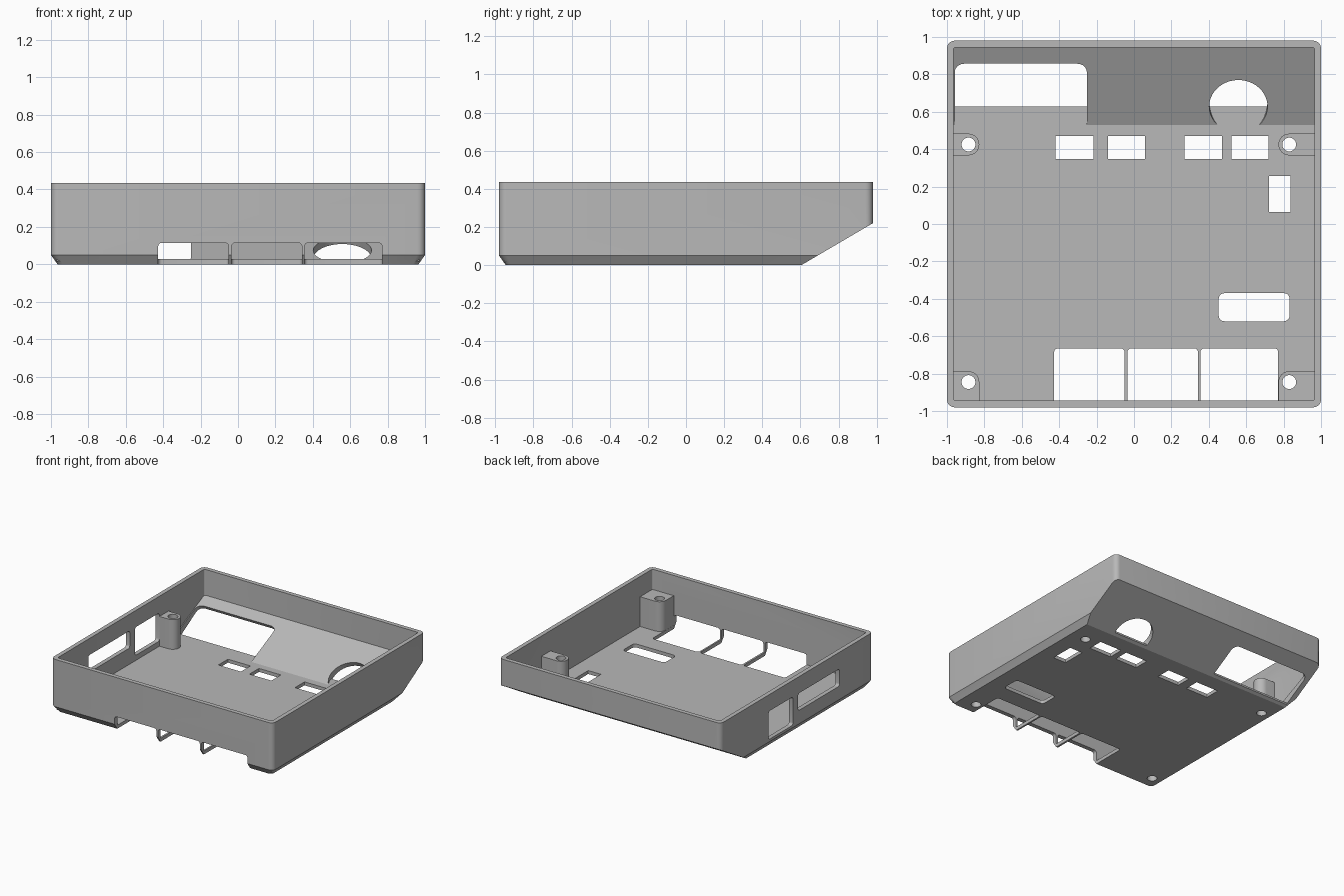
import bpy, bmesh, math
from mathutils import Matrix, Vector

if "Cube" in bpy.data.objects:
    bpy.data.objects.remove(bpy.data.objects["Cube"])

FLOOR, TOP = 0.028, 0.435
SLOPE_Y = 0.605                      # where the sloped back leaves the floor
ANGLE = math.atan2(0.22, 0.375)
C, S = math.cos(ANGLE), math.sin(ANGLE)

# Profile planes: columns are the two profile axes and the extrusion axis
ALONG_Z = Matrix.Identity(4)
ALONG_X = Matrix(((0, 0, 1, 0), (1, 0, 0, 0), (0, 1, 0, 0), (0, 0, 0, 1)))
ON_SLOPE = Matrix(((1, 0, 0, 0), (0, C, -S, SLOPE_Y), (0, S, C, 0), (0, 0, 0, 1)))


def arc(cx, cy, r, start, end, n):
    steps = [math.radians(start + (end - start) * i / n) for i in range(n + 1)]
    return [(cx + r * math.cos(a), cy + r * math.sin(a)) for a in steps]


def rect(x0, x1, y0, y1, r=0.0, n=5):
    if r == 0:
        return [(x0, y0), (x1, y0), (x1, y1), (x0, y1)]
    return (arc(x0 + r, y0 + r, r, 180, 270, n) + arc(x1 - r, y0 + r, r, 270, 360, n)
            + arc(x1 - r, y1 - r, r, 0, 90, n) + arc(x0 + r, y1 - r, r, 90, 180, n))


def circle(cx, cy, r, n=40):
    return arc(cx, cy, r, 0, 360, n)[:-1]


def finish(name, bm):
    bmesh.ops.recalc_face_normals(bm, faces=bm.faces[:])
    mesh = bpy.data.meshes.new(name)
    bm.to_mesh(mesh)
    bm.free()
    obj = bpy.data.objects.new(name, mesh)
    bpy.context.collection.objects.link(obj)
    return obj


def loft(name, rings, matrix=ALONG_Z, cut=None):
    """Closed solid through (profile, height) rings, optionally cut by a plane."""
    bm = bmesh.new()
    loops = [[bm.verts.new(matrix @ Vector((a, b, h))) for a, b in pts] for pts, h in rings]
    for low, high in zip(loops, loops[1:]):
        for i in range(len(low)):
            j = (i + 1) % len(low)
            bm.faces.new((low[i], low[j], high[j], high[i]))
    bm.faces.new(loops[0][::-1])
    bm.faces.new(loops[-1])
    if cut:
        bmesh.ops.bisect_plane(bm, geom=bm.verts[:] + bm.edges[:] + bm.faces[:],
                               plane_co=cut[0], plane_no=cut[1], clear_outer=True)
        bmesh.ops.holes_fill(bm, edges=bm.edges[:], sides=0)
    return finish(name, bm)


def prism(name, pts, low, high, matrix=ALONG_Z):
    return loft(name, [(pts, low), (pts, high)], matrix)


def soft_box(name, x0, x1, y0, y1, z0, z1, r):
    bm = bmesh.new()
    bmesh.ops.create_cube(bm, size=1)
    for v in bm.verts:
        v.co = Vector(((x0 + x1) / 2 + v.co.x * (x1 - x0),
                       (y0 + y1) / 2 + v.co.y * (y1 - y0),
                       (z0 + z1) / 2 + v.co.z * (z1 - z0)))
    bmesh.ops.bevel(bm, geom=bm.edges[:], offset=r, segments=4, profile=0.5, affect='EDGES')
    return finish(name, bm)


def boolean(target, tool, operation='DIFFERENCE', keep=False):
    mod = target.modifiers.new("boolean", 'BOOLEAN')
    mod.operation, mod.solver, mod.object = operation, 'EXACT', tool
    bpy.context.view_layer.objects.active = target
    bpy.ops.object.modifier_apply(modifier=mod.name)
    if not keep:
        bpy.data.objects.remove(tool)


# Outer shell with chamfered foot and sloped back
full = rect(-1, 1, -0.98, 0.98, 0.04)
foot = rect(-0.965, 0.965, -0.945, 0.945, 0.03)
tray = loft("tray", [(foot, 0), (full, 0.05), (full, TOP)],
            cut=((0, SLOPE_Y, 0), (0, S, -C)))

# Hollow interior
inner = rect(-0.965, 0.965, -0.945, 0.945, 0.012, 3)
boolean(tray, loft("cavity", [(inner, FLOOR), (inner, 0.6)],
                   cut=((0, 0.53, FLOOR), (0, 0.197, -0.415))))

# Screw posts joined to the side walls; the front pair also fills the corners
POST_R, POST_TOP = 0.058, 0.27
posts = [(-0.885, -1), (0.83, 1)]
for px, side in posts:
    wall = side * 0.97
    for py in (0.425, -0.845):
        if py > 0:
            pts = arc(0, 0, POST_R, 90, 270, 16)
        else:
            pts = arc(0, 0, POST_R, 90, 180, 8) + [(-POST_R, -0.11)]
        pts = [(px + side * a, py + b) for a, b in pts]
        pts += [(wall, pts[-1][1]), (wall, pts[0][1])]
        boolean(tray, prism("post", pts, 0.015, POST_TOP), 'UNION')
for px, side in posts:
    for py in (0.425, -0.845):
        boolean(tray, prism("screw_hole", circle(px, py, 0.037, 28), -0.1, 0.4))

# Floor windows
for x0, x1 in ((-0.42, -0.217), (-0.14, 0.058), (0.27, 0.47), (0.52, 0.72)):
    boolean(tray, prism("floor_window", rect(x0, x1, 0.347, 0.47), -0.1, 0.1))
boolean(tray, prism("side_window", rect(0.722, 0.837, 0.064, 0.257), -0.1, 0.1))
boolean(tray, prism("floor_slot", rect(0.453, 0.832, -0.52, -0.37, 0.03), -0.1, 0.1))

# Front openings that wrap from the wall under the floor, leaving thin straps
for x0, x1 in ((-0.427, -0.05), (-0.035, 0.342), (0.355, 0.771)):
    boolean(tray, soft_box("front_opening", x0, x1, -1.1, -0.665, -0.1, 0.115, 0.02))

# Right wall openings
for y0, y1, z0, z1 in ((0.05, 0.365, 0.07, 0.30), (-0.55, -0.015, 0.16, 0.30)):
    boolean(tray, prism("wall_opening", rect(y0, y1, z0, z1, 0.02), -1.1, -0.93, ALONG_X))

# Openings square to the sloped back, stopping at the floor plate
floor_guard = prism("floor_guard", rect(-1.2, 1.2, 0, 0.628), -1, FLOOR)
floor_guard.hide_render = True
back_shapes = (rect(-0.958, -0.252, -0.09, 0.31, 0.05), circle(0.558, 0.058, 0.156))
for pts in back_shapes:
    cutter = prism("back_opening", pts, -0.1, 0.09, ON_SLOPE)
    boolean(cutter, floor_guard, keep=True)
    boolean(tray, cutter)
bpy.data.objects.remove(floor_guard)

# Single grey plastic
grey = bpy.data.materials.new("grey plastic")
grey.use_nodes = True
color = (0.48, 0.48, 0.48, 1)
grey.diffuse_color = color
grey.node_tree.nodes["Principled BSDF"].inputs["Base Color"].default_value = color
tray.data.materials.clear()
tray.data.materials.append(grey)
for face in tray.data.polygons:
    face.material_index = 0

bpy.ops.object.select_all(action='DESELECT')
tray.select_set(True)
bpy.context.view_layer.objects.active = tray
bpy.ops.object.shade_smooth_by_angle(angle=math.radians(25))
